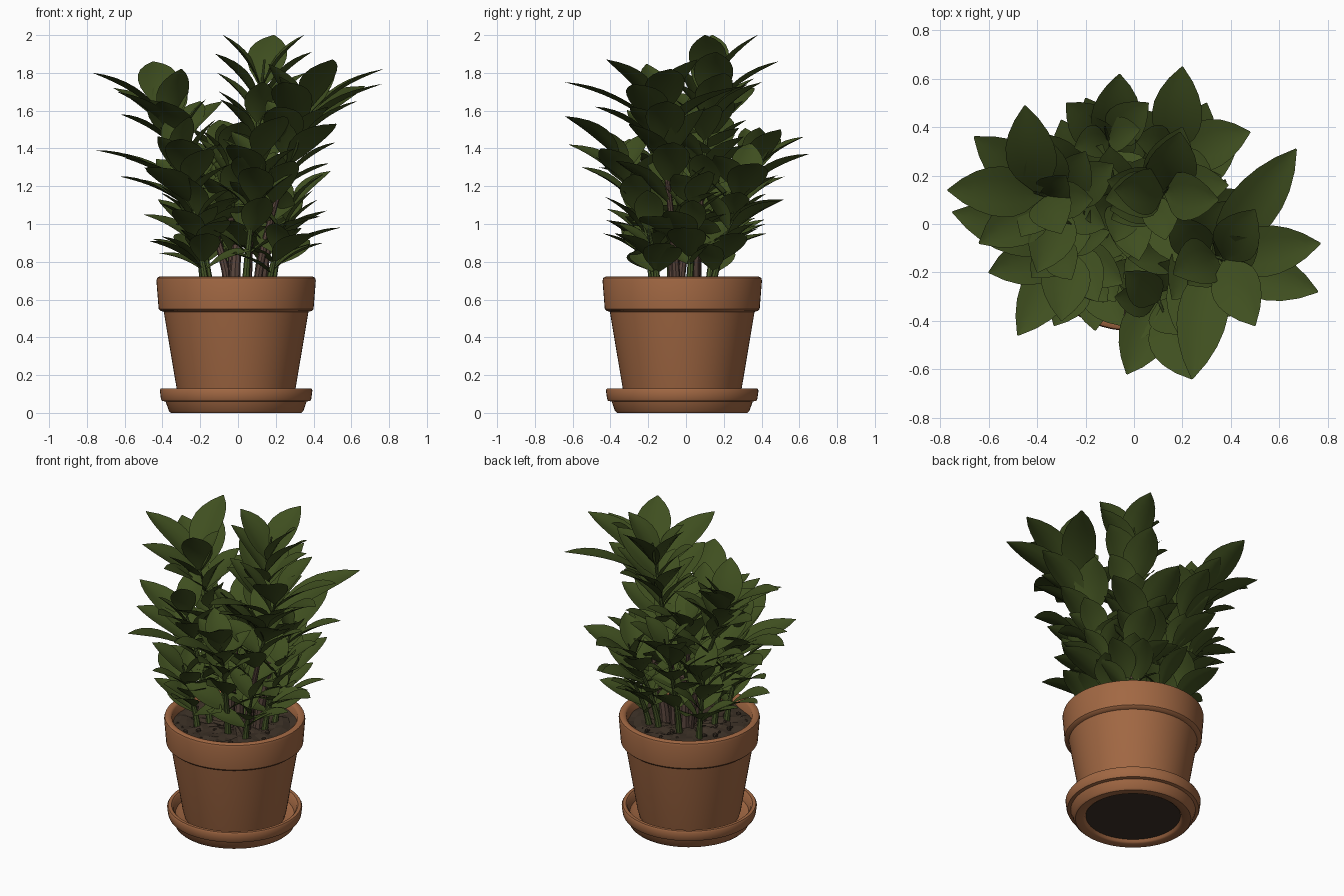
import bpy, bmesh, math, random
from mathutils import Matrix, Vector

random.seed(5)
if "Cube" in bpy.data.objects:
    bpy.data.objects.remove(bpy.data.objects["Cube"])

CENTER = Vector((-0.01, -0.02, 0))
UP = Vector((0, 0, 1))


def material(name, rgb):
    mat = bpy.data.materials.new(name)
    mat.use_nodes = True
    mat.diffuse_color = (*rgb, 1)
    shader = next(n for n in mat.node_tree.nodes if n.type == "BSDF_PRINCIPLED")
    shader.inputs["Base Color"].default_value = (*rgb, 1)
    shader.inputs["Roughness"].default_value = 0.8
    return mat


CLAY = material("terracotta", (0.36, 0.138, 0.056))
SOIL = material("dark soil", (0.046, 0.031, 0.02))
LEAF = material("leaf green", (0.05, 0.078, 0.014))
STALK = material("stalk green", (0.07, 0.108, 0.024))
BARK = material("bark brown", (0.1, 0.06, 0.046))


def finish(bm, name, mats, angle=40):
    mesh = bpy.data.meshes.new(name)
    bm.to_mesh(mesh)
    bm.free()
    for mat in mats:
        mesh.materials.append(mat)
    obj = bpy.data.objects.new(name, mesh)
    bpy.context.collection.objects.link(obj)
    bpy.ops.object.select_all(action="DESELECT")
    obj.select_set(True)
    bpy.context.view_layer.objects.active = obj
    if angle:
        bpy.ops.object.shade_smooth_by_angle(angle=math.radians(angle))
    return obj


def skin(bm, rows, closed=False):
    """Join neighbouring rows of vertices with quads."""
    faces = []
    for a, b in zip(rows, rows[1:]):
        n = len(a)
        for i in range(n if closed else n - 1):
            j = (i + 1) % n
            faces.append(bm.faces.new((a[i], a[j], b[j], b[i])))
    return faces


def ring(bm, radius, z, sides, jitter=0):
    turn = math.tau / sides
    return [bm.verts.new(CENTER + Vector((radius * math.cos(i * turn), radius * math.sin(i * turn),
                                          z + random.uniform(-jitter, jitter))))
            for i in range(sides)]


def lathe(name, profile, mat):
    bm = bmesh.new()
    rows = [ring(bm, r, z, 64) for r, z in profile]
    skin(bm, rows, closed=True)
    bm.faces.new(rows[-1])
    bmesh.ops.recalc_face_normals(bm, faces=bm.faces)
    return finish(bm, name, [mat])


# Pot with a collar, and the saucer under it
lathe("pot", [(0.3, 0.065), (0.31, 0.1), (0.383, 0.535), (0.4, 0.54), (0.41, 0.55), (0.422, 0.7),
              (0.418, 0.715), (0.405, 0.722), (0.385, 0.72), (0.375, 0.71), (0.365, 0.63)], CLAY)
lathe("saucer", [(0.28, 0.025), (0.29, 0.006), (0.3, 0), (0.345, 0), (0.356, 0.01), (0.373, 0.06),
                 (0.393, 0.064), (0.398, 0.075), (0.404, 0.12), (0.398, 0.13), (0.378, 0.13),
                 (0.368, 0.12), (0.355, 0.075), (0.33, 0.062)], CLAY)
lathe("saucer_underside", [(0.284, 0.026), (0.284, 0.02)], SOIL)

# Lumpy soil
bm = bmesh.new()
rows = [ring(bm, 0.372 * k / 9, 0.665, 36, 0.012) for k in range(9, 0, -1)]
skin(bm, rows, closed=True)
bm.faces.new(rows[-1])
bmesh.ops.recalc_face_normals(bm, faces=bm.faces)
for k in range(50):
    a, r = random.uniform(0, math.tau), 0.34 * math.sqrt(random.random())
    clod = bmesh.ops.create_icosphere(bm, subdivisions=1, radius=random.uniform(0.008, 0.018))
    spot = CENTER + Vector((r * math.cos(a), r * math.sin(a), 0.664))
    bmesh.ops.translate(bm, verts=clod["verts"], vec=spot)
finish(bm, "soil", [SOIL], 0)

# Half width of a leaf from its stalk to its point
OUTLINE = (0.06, 0.4, 0.74, 0.94, 1, 0.95, 0.78, 0.48, 0.03)


def add_leaf(bm, base, tip, width, roll=0):
    """Creased, arched leaf from base to tip."""
    along = tip - base
    length = along.length
    along.normalize()
    side = Matrix.Rotation(roll, 3, along) @ along.cross(UP).normalized()
    normal = side.cross(along)
    rows = []
    for k, w in enumerate(OUTLINE):
        s = k / (len(OUTLINE) - 1)
        spine = base + along * s * length + normal * 0.06 * length * math.sin(math.pi * s)
        half = w * width / 2
        rows.append([bm.verts.new(spine + side * u * half + normal * half * 0.22 * abs(u) ** 1.3)
                     for u in (-1, -0.5, 0, 0.5, 1)])
    skin(bm, rows)


def point_on(base, tip, t):
    """Stem path: rises steeply, then leans outward."""
    lean = t ** 1.4
    return Vector((base.x + (tip.x - base.x) * lean, base.y + (tip.y - base.y) * lean,
                   base.z + (tip.z - base.z) * t))


def keep_inside(p):
    """Hold leaf points within the spreading crown."""
    p.z = min(max(p.z, 0.82), 1.95)
    reach = min(0.45 + 0.36 * max(p.z - 0.88, 0), 0.72)
    r = math.hypot(p.x, p.y * 1.1)
    if r > reach:
        p.x, p.y = p.x * reach / r, p.y * reach / r
    return p


def add_stem(name, foot, tip, woody, pairs, top, size, ends):
    base, tip = Vector((*foot, 0.65)), Vector(tip)
    # Tapered stalk
    bm = bmesh.new()
    thick = 0.024 if woody else 0.021
    rows = []
    for k in range(11):
        c, r = point_on(base, tip, k / 10), thick * (1 - 0.075 * k)
        rows.append([bm.verts.new(c + Vector((r * math.cos(a), r * math.sin(a), 0)))
                     for a in (i * math.tau / 8 for i in range(8))])
    for f in skin(bm, rows, closed=True):
        f.material_index = int(woody and f.calc_center_median().z < 1.25)
    finish(bm, name + "_stalk", [STALK, BARK])
    # Opposite leaf pairs turning around the stalk
    bm = bmesh.new()
    turn = random.uniform(0, math.pi)
    for k in range(pairs):
        t = 0.25 + (top - 0.25) * k / (pairs - 1)
        start = point_on(base, tip, t)
        for half in (0, math.pi):
            a = turn + k * 1.2 + half + random.uniform(-0.25, 0.25)
            rise = math.radians(22 + 32 * t + random.uniform(-10, 10))
            reach = size * random.uniform(0.9, 1.12)
            way = Vector((math.cos(a) * math.cos(rise), math.sin(a) * math.cos(rise), math.sin(rise)))
            end = keep_inside(start + way * reach)
            if (end - start).length > 0.12:
                add_leaf(bm, start, end, min(reach, (end - start).length * 1.1) * 0.55,
                         random.uniform(-0.45, 0.45))
    # Long leaves at the outer edge of the crown
    for end in map(Vector, ends):
        drop = 0.14 + 0.12 * (end.z - 0.8)
        t = min(1, max(0.2, (end.z - drop - base.z) / (tip.z - base.z)))
        start = point_on(base, tip, t)
        add_leaf(bm, start, end, min(0.21, 0.55 * (end - start).length), random.uniform(-0.2, 0.2))
    finish(bm, name + "_leaves", [LEAF], 60)


add_stem("tall_stem", (0.05, 0.05), (0.14, 0.15, 1.87), True, 7, 0.72, 0.31,
         [(0.19, 0.38, 2), (-0.08, 0.14, 2), (0.35, 0.1, 2), (-0.12, 0.1, 1.9), (0.39, 0.16, 1.91),
          (-0.11, 0.18, 1.8), (-0.1, 0.06, 1.7), (0.2, 0.4, 1.75), (0.36, 0.2, 1.8)])
add_stem("left_stem", (0.1, -0.05), (0.38, -0.15, 1.62), True, 7, 0.9, 0.34,
         [(0.77, -0.08, 1.82), (0.76, -0.28, 1.74), (0.67, 0.31, 1.73), (0.24, -0.64, 1.75),
          (0.5, -0.42, 1.87), (0.5, 0.06, 1.87), (0.22, -0.25, 1.78), (0.63, -0.1, 1.65),
          (0.2, -0.48, 1.62), (0.52, -0.3, 1.53)])
add_stem("right_stem", (-0.05, 0.03), (-0.41, 0.13, 1.62), True, 7, 0.9, 0.32,
         [(-0.77, 0.14, 1.8), (-0.66, 0.36, 1.72), (-0.45, 0.49, 1.86), (-0.64, -0.08, 1.7),
          (-0.28, 0.2, 1.78), (-0.2, 0.3, 1.65), (-0.4, -0.2, 1.65), (-0.17, 0.1, 1.66),
          (-0.62, 0.2, 1.58)])
add_stem("right_front_stem", (-0.15, -0.08), (-0.33, -0.1, 1.4), False, 6, 0.9, 0.3,
         [(-0.75, 0.05, 1.39), (-0.6, -0.2, 1.35), (-0.48, -0.46, 1.3), (-0.3, -0.4, 1.45),
          (-0.62, 0.1, 1.25), (-0.15, -0.32, 1.4)])
add_stem("back_stem", (-0.05, 0.14), (-0.12, 0.4, 1.4), False, 5, 0.85, 0.27,
         [(-0.06, 0.62, 1.46), (-0.28, 0.5, 1.45), (0.06, 0.5, 1.5), (-0.2, 0.52, 1.25)])
add_stem("back_left_stem", (0.1, 0.14), (0.19, 0.33, 1.26), False, 5, 0.85, 0.29,
         [(0.2, 0.65, 1.37), (0.48, 0.38, 1.32), (0.25, 0.52, 1.13), (0.05, 0.47, 1.25)])
add_stem("front_stem", (0.04, -0.16), (0.12, -0.36, 1.38), False, 5, 0.85, 0.28,
         [(-0.03, -0.62, 1.42), (0.24, -0.64, 1.57), (0.3, -0.45, 1.4), (0.1, -0.55, 1.3),
          (-0.08, -0.3, 1.45)])
add_stem("middle_stem", (-0.03, -0.03), (-0.05, 0.1, 1.42), True, 6, 0.85, 0.3,
         [(-0.2, 0.02, 1.5), (0.02, -0.15, 1.54), (-0.1, 0.32, 1.55)])
add_stem("left_side_stem", (0.18, 0.02), (0.31, 0.05, 1.17), False, 5, 0.85, 0.27,
         [(0.54, -0.02, 0.98), (0.49, 0.12, 1.28), (0.47, -0.1, 1.07)])
add_stem("right_low_stem", (-0.17, -0.18), (-0.25, -0.22, 1.06), False, 4, 0.85, 0.26,
         [(-0.47, -0.2, 0.91), (-0.05, -0.42, 1.02), (-0.5, -0.1, 1.05), (-0.33, -0.42, 1.08),
          (-0.16, -0.44, 0.95)])
add_stem("left_low_stem", (0.16, -0.15), (0.25, -0.2, 1), False, 3, 0.85, 0.26,
         [(0.4, -0.38, 0.95), (0.45, -0.12, 0.9)])
add_stem("back_right_stem", (-0.18, 0.12), (-0.28, 0.2, 1.15), False, 5, 0.85, 0.28,
         [(-0.45, 0.1, 0.92), (-0.3, 0.43, 0.95), (-0.5, 0.25, 1.3)])
add_stem("back_low_stem", (0.17, 0.14), (0.24, 0.25, 1.02), False, 3, 0.85, 0.26,
         [(0.3, 0.5, 1.12), (0.42, 0.3, 0.95), (0.08, 0.42, 1)])

# Thick bare canes between the stalks
for foot, top in (((-0.03, 0.05), (-0.02, 0.06, 1)), ((-0.02, -0.07), (0.0, -0.05, 0.95)),
                  ((0.12, 0.04), (0.2, 0.06, 1.1))):
    bm = bmesh.new()
    rows = [[bm.verts.new(point_on(Vector((*foot, 0.65)), Vector(top), k / 5)
                          + Vector((math.cos(i * math.pi / 4), math.sin(i * math.pi / 4), 0))
                          * (0.032 - 0.002 * k)) for i in range(8)] for k in range(6)]
    skin(bm, rows, closed=True)
    bm.faces.new(rows[-1])
    finish(bm, "cane", [BARK])
